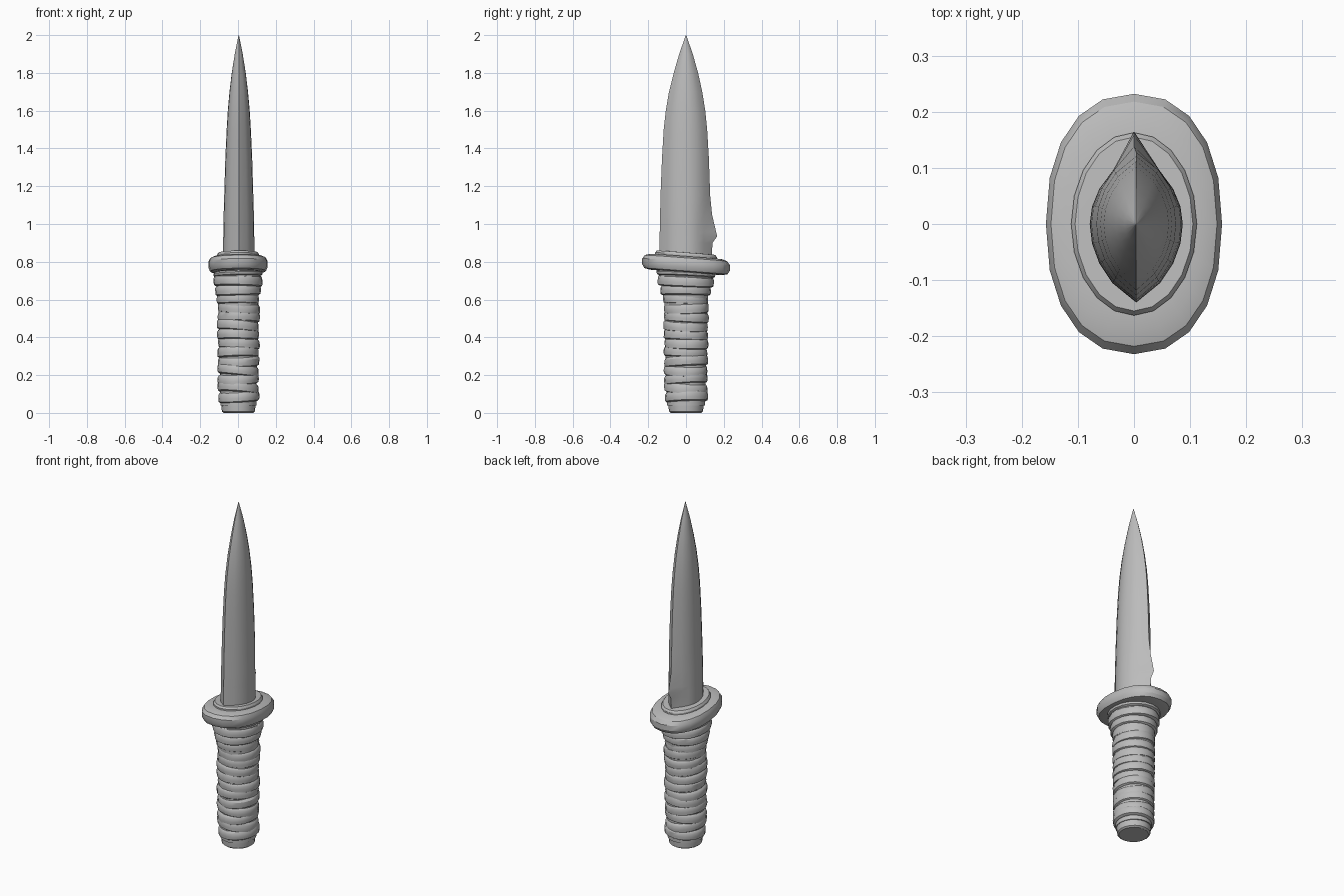
import bpy, bmesh, math, random

random.seed(4)
TAU = 2 * math.pi

cube = bpy.data.objects.get("Cube")
if cube:
    bpy.data.objects.remove(cube)

grey = bpy.data.materials.new("plain_grey")
grey.use_nodes = True
grey.diffuse_color = (0.5, 0.5, 0.5, 1)
grey.node_tree.nodes["Principled BSDF"].inputs["Base Color"].default_value = (0.5, 0.5, 0.5, 1)


def oval(z, rx, ry, cx=0, cy=0, tilt=(0, 0), sides=20, power=1.0, jitter=0):
    """Ring of points; power below 1 makes the oval boxier."""
    ring = []
    for i in range(sides):
        a = TAU * i / sides
        c, s = math.cos(a), math.sin(a)
        k = 1 + random.uniform(-jitter, jitter)
        x = cx + k * rx * math.copysign(abs(c) ** power, c)
        y = cy + k * ry * math.copysign(abs(s) ** power, s)
        ring.append((x, y, z + tilt[0] * x + tilt[1] * y))
    return ring


def loft(bm, rings):
    """Skin a stack of rings and cap both ends."""
    loops = [[bm.verts.new(p) for p in ring] for ring in rings]
    n = len(loops[0])
    for low, high in zip(loops, loops[1:]):
        for i in range(n):
            j = (i + 1) % n
            bm.faces.new((low[i], low[j], high[j], high[i]))
    bm.faces.new(loops[0][::-1])
    bm.faces.new(loops[-1])


def make_part(name, stacks, angle=30):
    bm = bmesh.new()
    for rings in stacks:
        loft(bm, rings)
    bmesh.ops.recalc_face_normals(bm, faces=bm.faces)
    mesh = bpy.data.meshes.new(name)
    bm.to_mesh(mesh)
    bm.free()
    mesh.materials.append(grey)
    part = bpy.data.objects.new(name, mesh)
    bpy.context.collection.objects.link(part)
    bpy.ops.object.select_all(action="DESELECT")
    part.select_set(True)
    bpy.context.view_layer.objects.active = part
    bpy.ops.object.shade_smooth_by_angle(angle=math.radians(angle))
    return part


# Blade: lens section, with a pointed spur low on the back edge
def blade_ring(z, half_width, front, back, spur):
    ring = []
    steps = 8
    for side in (1, -1):
        for i in range(steps):
            t = side * (2 * i / steps - 1)
            x = side * half_width * (1 - abs(t) ** 2.0) ** 0.8
            ring.append((x + 0.004, t * (back if t > 0 else front), z))
    ring[steps] = (0 if spur > back else 0.004, max(spur, back), z)
    return ring


blade_profile = [
    (0.78, 0.083, 0.14, 0.125, 0.135), (0.90, 0.083, 0.14, 0.125, 0.14),
    (0.935, 0.082, 0.139, 0.125, 0.165), (0.96, 0.082, 0.139, 0.125, 0.159),
    (1.05, 0.08, 0.137, 0.125, 0.138), (1.15, 0.077, 0.135, 0.128, 0),
    (1.35, 0.071, 0.127, 0.121, 0), (1.5, 0.064, 0.118, 0.112, 0),
    (1.6, 0.058, 0.107, 0.102, 0), (1.7, 0.049, 0.09, 0.086, 0),
    (1.8, 0.037, 0.065, 0.064, 0), (1.9, 0.021, 0.036, 0.036, 0),
    (2.0, 0.001, 0.001, 0.001, 0),
]
make_part("blade", [[blade_ring(*row) for row in blade_profile]], 35)

# Guard: rounded oval plate that droops towards the back
droop = (0.01, -0.075)
guard_profile = [(0.744, 0.125, 0.19), (0.75, 0.148, 0.22), (0.77, 0.157, 0.232),
                 (0.80, 0.157, 0.232), (0.819, 0.148, 0.218), (0.828, 0.125, 0.19),
                 (0.829, 0.09, 0.14)]
make_part("guard", [[oval(*r, tilt=droop, power=0.88) for r in guard_profile]])

# Collar: low lip around the foot of the blade
collar_profile = [(0.80, 0.112, 0.163), (0.837, 0.112, 0.163),
                  (0.848, 0.105, 0.155), (0.849, 0.07, 0.11)]
make_part("collar", [[oval(*r, tilt=droop) for r in collar_profile]])

# Grip core and pommel, flaring up to the guard
core_profile = [(0.04, 0.095, 0.1), (0.3, 0.1, 0.108), (0.6, 0.106, 0.115),
                (0.68, 0.112, 0.125), (0.76, 0.122, 0.145)]
make_part("grip_core", [[oval(*r, cx=0.002) for r in core_profile]])
pommel_profile = [(0.0, 0.078, 0.08), (0.007, 0.087, 0.09), (0.05, 0.092, 0.094),
                  (0.075, 0.092, 0.094)]
make_part("pommel", [[oval(*r, cx=0.002) for r in pommel_profile]])

# Cord wrap: uneven, slightly slanted overlapping turns
turns = []
count = 14
for i in range(count):
    z = 0.062 + i * 0.047
    grow = 0.004 * i / count + (0.009 * max(0, i - 11))
    tilt = (random.uniform(-0.12, 0.06), random.uniform(-0.08, 0.08))
    rx, ry = 0.109 + grow, 0.114 + grow * 1.6
    shift = random.uniform(-0.003, 0.003)
    section = [(-0.004, -0.012), (0.002, -0.002), (0.018, 0.0),
               (0.036, -0.001), (0.046, -0.006), (0.052, -0.014)]
    turns.append([oval(z + dz, rx + dr, ry + dr, cx=0.002 + shift, cy=shift,
                       tilt=tilt, jitter=0.012) for dz, dr in section])
make_part("grip_wrap", turns)

# Top binding: thin turns tucked under the guard
binding = []
for z, rx, ry in ((0.70, 0.124, 0.145), (0.722, 0.131, 0.156)):
    binding.append([oval(z + dz, rx + dr, ry + dr, tilt=(0.03, -0.05), jitter=0.01)
                    for dz, dr in ((0, -0.012), (0.006, -0.002), (0.018, 0), (0.026, -0.008))])
make_part("top_binding", binding)
